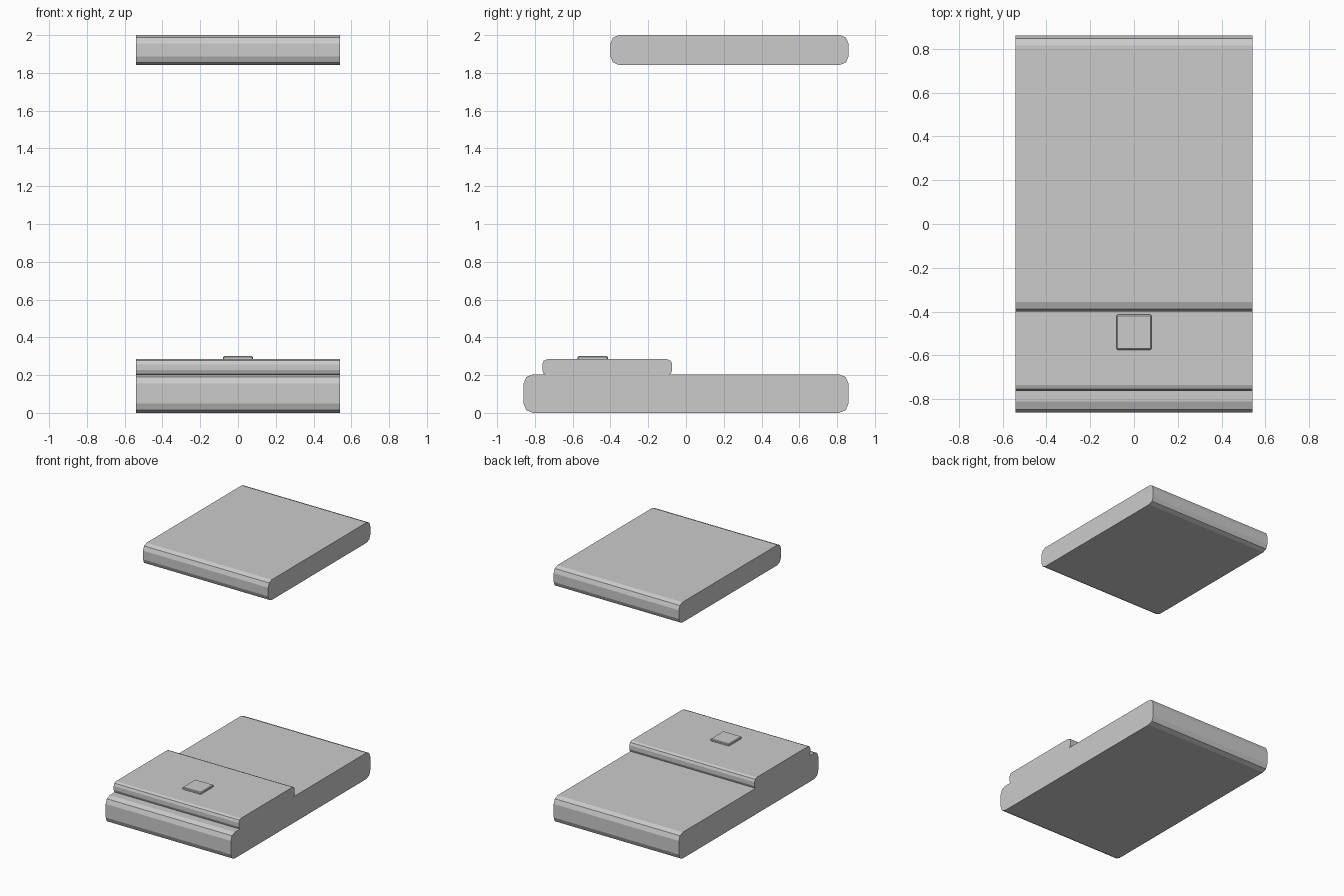
import bpy
import bmesh

if "Cube" in bpy.data.objects:
    bpy.data.objects.remove(bpy.data.objects["Cube"])

grey = bpy.data.materials.new("light grey")
grey.diffuse_color = (0.6, 0.6, 0.6, 1.0)
grey.use_nodes = True
grey.node_tree.nodes["Principled BSDF"].inputs["Base Color"].default_value = grey.diffuse_color


def rounded_box(name, x, y, z, radius, segments=2, all_edges=False):
    """Box from (min, max) ranges; bevels edges along x, or every edge."""
    bm = bmesh.new()
    bmesh.ops.create_cube(bm, size=1.0)
    for v in bm.verts:
        for i, (lo, hi) in enumerate((x, y, z)):
            v.co[i] = hi if v.co[i] > 0 else lo
    edges = [e for e in bm.edges
             if all_edges or abs(e.verts[0].co.x - e.verts[1].co.x) > 1e-4]
    bmesh.ops.bevel(bm, geom=edges, offset=radius, offset_type='OFFSET',
                    segments=segments, profile=0.5, affect='EDGES')
    bmesh.ops.recalc_face_normals(bm, faces=bm.faces[:])
    mesh = bpy.data.meshes.new(name)
    bm.to_mesh(mesh)
    bm.free()
    mesh.materials.append(grey)
    obj = bpy.data.objects.new(name, mesh)
    bpy.context.collection.objects.link(obj)
    return obj


WIDTH = (-0.54, 0.54)

# Lower slab on the ground
rounded_box("base_slab", WIDTH, (-0.86, 0.86), (0.0, 0.204), 0.049)

# Raised step near the front
rounded_box("raised_step", WIDTH, (-0.761, -0.073), (0.199, 0.284), 0.027)

# Small square button on the step
rounded_box("button", (-0.08, 0.08), (-0.574, -0.414), (0.28, 0.3), 0.005,
            segments=1, all_edges=True)

# Floating upper slab, flush with the back of the base
rounded_box("upper_slab", WIDTH, (-0.4, 0.86), (1.842, 2.0), 0.045)
